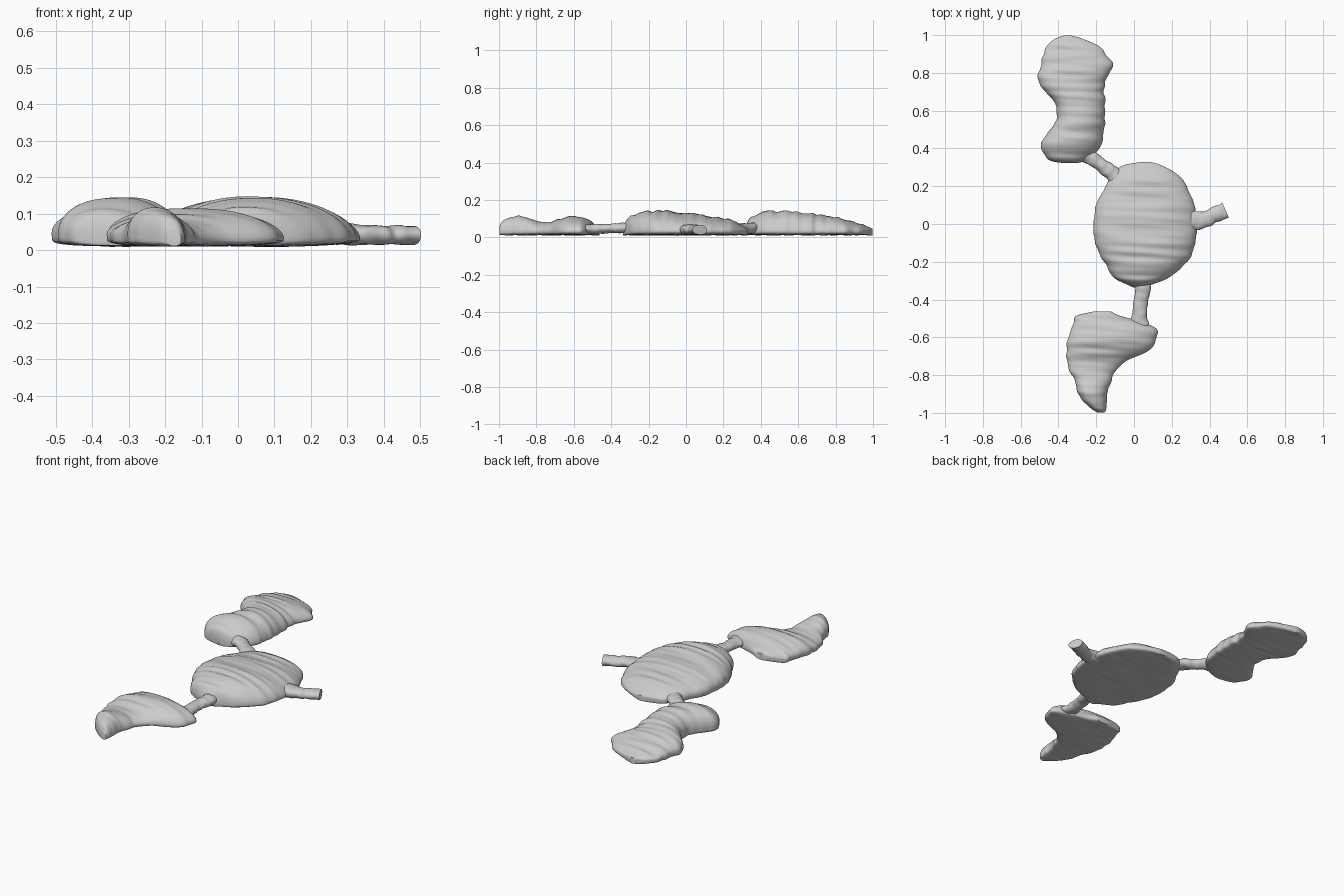
import bpy, bmesh, math
from mathutils import Vector, noise

if "Cube" in bpy.data.objects:
    bpy.data.objects.remove(bpy.data.objects["Cube"])


def spline(pts, t):
    """Catmull-Rom sample of a list of tuples, t in 0..1."""
    n = len(pts) - 1
    i = min(int(t * n), n - 1)
    f = t * n - i
    p0, p1, p2, p3 = (pts[min(max(k, 0), n)] for k in (i - 1, i, i + 1, i + 2))
    return [0.5 * (2 * b + (c - a) * f + (2 * a - 5 * b + 4 * c - d) * f ** 2
                   + (3 * b - a - 3 * c + d) * f ** 3)
            for a, b, c, d in zip(p0, p1, p2, p3)]


def loft(name, rings):
    """Skin closed rings and cap both ends."""
    bm = bmesh.new()
    loops = [[bm.verts.new(p) for p in ring] for ring in rings]
    n = len(loops[0])
    for a, b in zip(loops, loops[1:]):
        for j in range(n):
            k = (j + 1) % n
            bm.faces.new((a[j], a[k], b[k], b[j]))
    bm.faces.new(loops[0])
    bm.faces.new(loops[-1])
    bmesh.ops.recalc_face_normals(bm, faces=bm.faces)
    me = bpy.data.meshes.new(name)
    bm.to_mesh(me)
    bm.free()
    ob = bpy.data.objects.new(name, me)
    bpy.context.collection.objects.link(ob)
    bpy.ops.object.select_all(action='DESELECT')
    ob.select_set(True)
    bpy.context.view_layer.objects.active = ob
    bpy.ops.object.shade_smooth_by_angle(angle=math.radians(50))


def lobe(name, stations, count=110, seg=48, lean=-0.1):
    """Flat-bottomed wrinkled mound from stations (y, x_min, x_max, z_top)."""
    rings = []
    for i in range(count + 1):
        t = i / count
        y, x0, x1, top = spline(stations, t)
        c, w = (x0 + x1) / 2, (x1 - x0) / 2
        edge = 0.009 * noise.noise(Vector((3.3, y * 26, 1.7)))
        rim = 0.035
        ring = []
        for j in range(seg):
            a = 2 * math.pi * j / seg
            ca, sa = math.cos(a), math.sin(a)
            x = c + (w + edge) * math.copysign(abs(ca) ** 0.9, ca)
            if sa >= 0:
                x += lean * w * sa
                z = rim + (top - rim) * sa ** 0.95
                # ridges running across the mound
                fold = noise.noise(Vector((x * 3.5, (y + 0.05 * x) * 30, 0.5)))
                z += 0.009 * fold * sa
            else:
                z = rim - 0.024 * abs(sa) ** 0.45
                z += 0.003 * noise.noise(Vector((x * 5, y * 30, 9))) * -sa
            ring.append((x, y, max(z, 0.004)))
        rings.append(ring)
    loft(name, rings)


def tube(name, path, count=30, seg=20):
    """Lumpy strand along points (x, y, z, half_width, half_height)."""
    rings = []
    for i in range(count + 1):
        t = i / count
        x, y, z, w, h = spline(path, t)
        a, b = spline(path, max(t - .02, 0)), spline(path, min(t + .02, 1))
        d = Vector((b[0] - a[0], b[1] - a[1], 0)).normalized()
        side = Vector((-d.y, d.x, 0))
        ring = []
        for j in range(seg):
            an = 2 * math.pi * j / seg
            p = Vector((x, y, z)) + side * w * math.cos(an)
            p.z += h * math.sin(an)
            k = 1 + 0.2 * noise.noise(p * 28)
            p = Vector((x, y, z)) + (p - Vector((x, y, z))) * k
            ring.append(p)
        rings.append(ring)
    loft(name, rings)


# Central rounded body
lobe("middle_body", [
    (-.337, .00, .05, .05), (-.32, -.04, .10, .085), (-.28, -.11, .19, .12),
    (-.20, -.155, .28, .138), (-.10, -.205, .325, .142), (0, -.21, .33, .132),
    (.10, -.20, .32, .118), (.20, -.15, .28, .102), (.26, -.115, .235, .085),
    (.31, -.06, .15, .06), (.328, .04, .09, .042)])

# Waisted body at the back
lobe("back_body", [
    (.322, -.37, -.30, .06), (.335, -.44, -.26, .095), (.37, -.475, -.21, .122),
    (.42, -.49, -.175, .138), (.48, -.46, -.16, .142), (.55, -.41, -.155, .138),
    (.65, -.42, -.155, .13), (.70, -.47, -.16, .124), (.77, -.505, -.15, .114),
    (.84, -.49, -.11, .10), (.88, -.485, -.135, .09), (.94, -.46, -.185, .07),
    (.98, -.42, -.27, .055), (.998, -.37, -.33, .044)])

# Tapering body at the front
lobe("front_body", [
    (-.998, -.195, -.155, .05), (-.98, -.225, -.145, .085), (-.94, -.27, -.14, .107),
    (-.89, -.30, -.14, .113), (-.83, -.31, -.12, .098), (-.78, -.34, -.10, .08),
    (-.72, -.355, -.03, .086), (-.67, -.355, .08, .10), (-.62, -.35, .11, .113),
    (-.56, -.33, .12, .106), (-.52, -.32, .05, .09), (-.485, -.30, -.08, .068),
    (-.462, -.20, -.13, .045)])

# Strands linking the bodies, plus the free stub on the right
tube("back_strand", [(-.07, .22, .045, .045, .028), (-.13, .28, .045, .04, .028),
                     (-.19, .325, .048, .035, .028), (-.27, .38, .05, .045, .03)])
tube("front_strand", [(.05, -.28, .05, .045, .028), (.045, -.36, .05, .04, .026),
                      (.03, -.46, .046, .038, .025), (.03, -.56, .045, .05, .026)])
tube("right_stub", [(.27, .01, .042, .06, .03), (.36, .02, .042, .045, .028),
                    (.42, .045, .04, .04, .026), (.485, .073, .039, .042, .026)])
